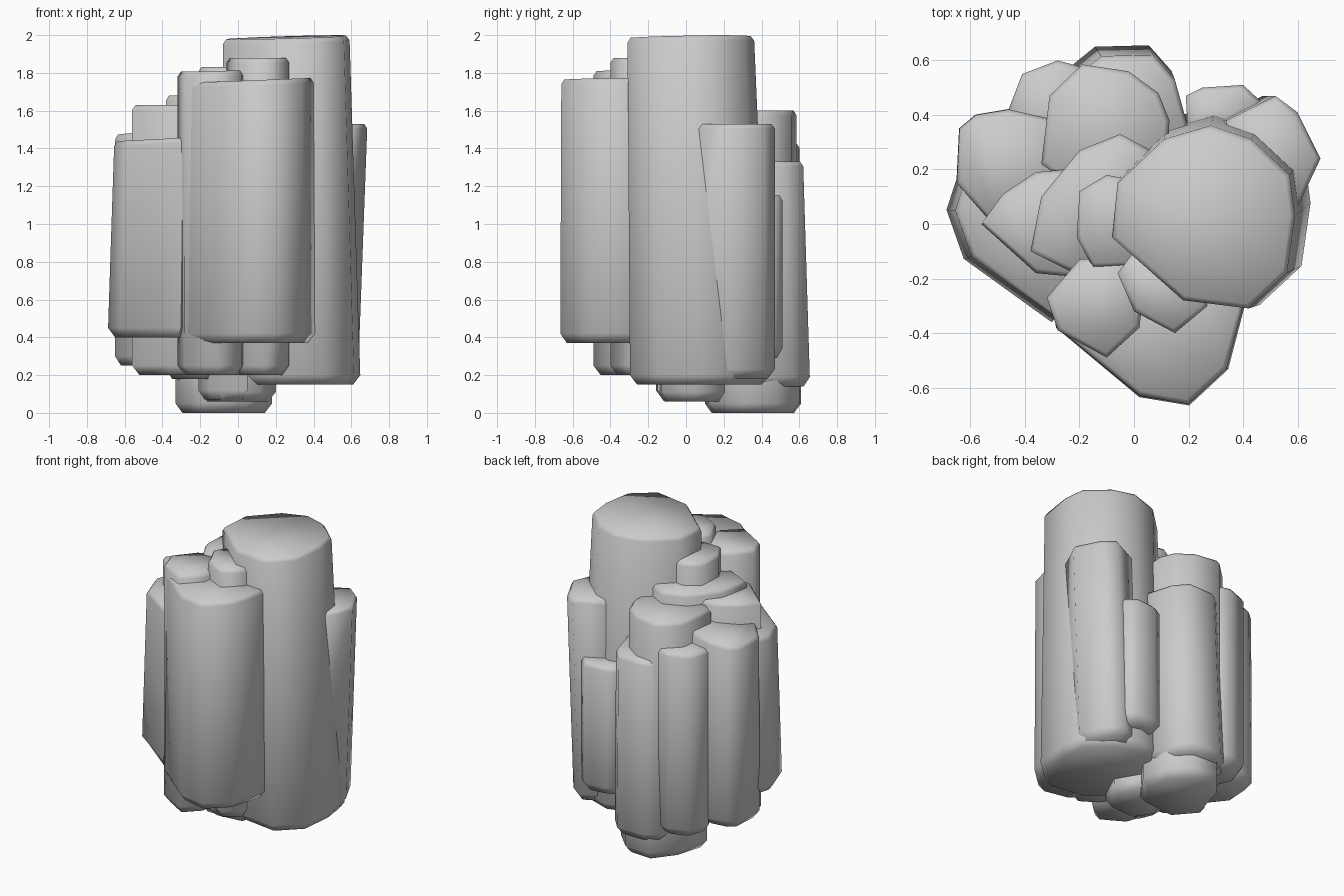
import bpy, bmesh
from mathutils import Vector

if "Cube" in bpy.data.objects:
    bpy.data.objects.remove(bpy.data.objects["Cube"])


def column(name, pts, top, bottom, lean=(0, 0), slope=(0, 0), grow=1.0, inset=0.03):
    """Many-sided stone column: pts is the outline at the top, lean shifts the base."""
    cx = sum(p[0] for p in pts) / len(pts)
    cy = sum(p[1] for p in pts) / len(pts)
    c = Vector((cx, cy))
    h = top - bottom
    bm = bmesh.new()
    rings = []
    # (height fraction, inset amount)
    levels = [(0, inset * 1.3), (0.05 / h, 0), (0.5, 0), (1 - 0.025 / h, 0), (1, inset * 0.6)]
    for t, ins in levels:
        ring = []
        for p in pts:
            d = Vector(p) - c
            s = 1 + (grow - 1) * (1 - t)
            d = d * s - d.normalized() * ins
            x = c.x + d.x + lean[0] * (1 - t)
            y = c.y + d.y + lean[1] * (1 - t)
            z = bottom + h * t
            if t > 0.6:
                z += slope[0] * d.x + slope[1] * d.y
            ring.append(bm.verts.new((x, y, z)))
        rings.append(ring)
    n = len(pts)
    for a, b in zip(rings, rings[1:]):
        for i in range(n):
            j = (i + 1) % n
            bm.faces.new((a[i], a[j], b[j], b[i]))
    bm.faces.new(rings[-1])
    bm.faces.new(rings[0][::-1])
    bmesh.ops.recalc_face_normals(bm, faces=bm.faces)
    me = bpy.data.meshes.new(name)
    bm.to_mesh(me)
    bm.free()
    ob = bpy.data.objects.new(name, me)
    bpy.context.collection.objects.link(ob)
    bpy.ops.object.select_all(action='DESELECT')
    ob.select_set(True)
    bpy.context.view_layer.objects.active = ob
    bpy.ops.object.shade_smooth_by_angle(angle=1.2)
    return ob


# tallest column
column("tall_column", [(-.08, -.05), (.18, -.28), (.42, -.31), (.56, -.18), (.59, .03),
                       (.57, .18), (.43, .31), (.28, .36), (.11, .31), (-.06, .15)],
       1.99, .15, lean=(.03, .05), slope=(.03, .02), grow=1.1)

# front group
column("front_column", [(-.28, -.38), (.02, -.63), (.2, -.66), (.34, -.53), (.4, -.3),
                        (.25, -.12), (-.15, -.12), (-.29, -.25)],
       1.76, .37, slope=(.04, 0), grow=1.02)
column("front_left_column", [(-.32, -.27), (-.28, -.39), (-.1, -.49), (.02, -.38),
                             (.04, -.2), (-.05, -.12), (-.2, -.13)],
       1.81, .2, slope=(.02, 0))
column("front_step_column", [(-.06, -.18), (0, -.32), (.15, -.4), (.27, -.3),
                             (.2, -.15), (0, -.1)], 1.88, .2)

# left group
column("left_column", [(-.655, .05), (-.595, -.12), (-.29, -.34), (-.18, -.2),
                       (-.2, .15), (-.4, .3), (-.58, .28)],
       1.45, .4, lean=(-.02, 0), slope=(.05, 0), grow=1.06)
column("left_step_column", [(-.56, 0), (-.36, -.18), (-.15, -.2), (-.1, .1),
                            (-.25, .2), (-.36, .19), (-.48, .11)], 1.63, .2)
column("inner_column", [(-.38, -.1), (-.2, -.19), (.1, -.1), (.08, .26), (-.05, .33),
                        (-.2, .27), (-.34, .1)], 1.68, .18)
column("inner_step_column", [(-.21, -.05), (-.15, -.16), (.05, -.15), (.05, .15),
                             (-.1, .18), (-.2, .12)], 1.83, .07)
column("left_back_column", [(-.65, .15), (-.5, -.02), (-.25, .1), (-.28, .38),
                            (-.46, .42), (-.58, .4), (-.64, .35)],
       1.49, .25, slope=(.1, 0), grow=1.01)

# back group
column("back_column", [(-.34, .22), (-.1, .05), (.12, .2), (.13, .38), (.09, .48),
                       (-.02, .56), (-.19, .585), (-.31, .47)], 1.6, .16)
column("back_low_column", [(-.25, .3), (.05, .15), (.2, .35), (.15, .53), (.07, .62),
                           (-.12, .615), (-.2, .55)], 1.33, .14, lean=(-.02, .03), grow=1.04)
column("back_left_column", [(-.46, .42), (-.35, .2), (-.1, .3), (-.17, .57),
                            (-.28, .6), (-.41, .55)], 1.43, .2)
column("back_foot", [(-.33, .25), (-.2, .1), (.05, .12), (.18, .3), (.15, .48),
                     (.03, .6), (-.15, .61), (-.28, .45)], .5, 0)

# right group
column("right_column", [(.34, .38), (.35, .1), (.6, .06), (.685, .24), (.6, .41), (.52, .47)],
       1.53, .18, lean=(-.05, .0))
column("right_back_sliver", [(.19, .47), (.2, .3), (.42, .28), (.465, .45), (.4, .51), (.25, .5)],
       1.15, .29)

# underside stub
column("centre_foot", [(-.2, 0), (-.1, -.15), (.12, -.13), (.2, .05), (.1, .22), (-.1, .22)],
       .5, .06)
